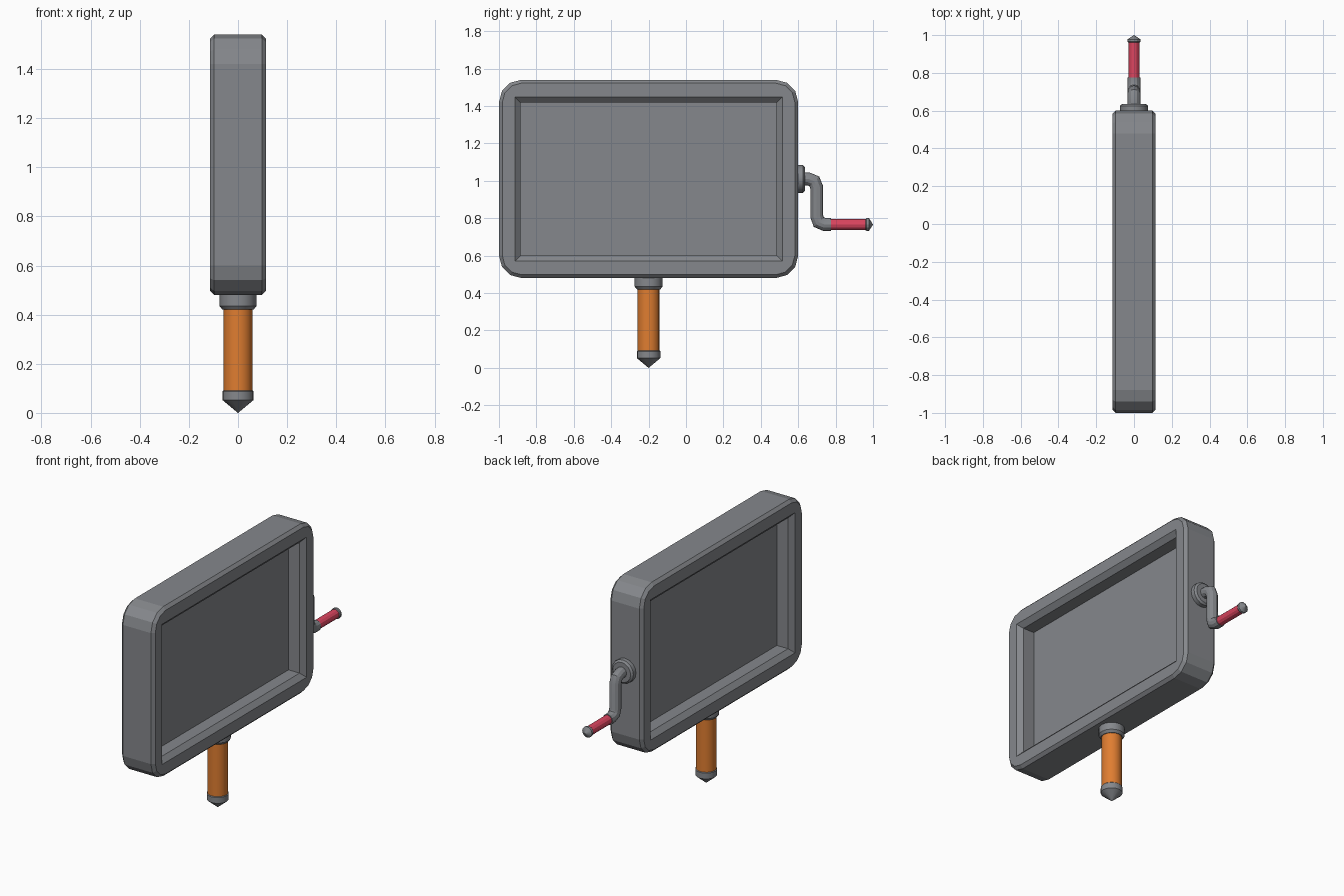
import bpy, bmesh, math
from mathutils import Vector

if "Cube" in bpy.data.objects:
    bpy.data.objects.remove(bpy.data.objects["Cube"])


def material(name, rgb):
    m = bpy.data.materials.new(name)
    m.diffuse_color = (*rgb, 1)
    m.use_nodes = True
    m.node_tree.nodes["Principled BSDF"].inputs["Base Color"].default_value = m.diffuse_color
    return m


GRAY = material("gray metal", (0.235, 0.245, 0.262))
ORANGE = material("orange grip", (0.74, 0.205, 0.03))
RED = material("red grip", (0.71, 0.06, 0.115))


def loft(name, rings, mat, smooth=True):
    """Skin a list of equal-length point rings and cap both ends."""
    bm = bmesh.new()
    vs = [[bm.verts.new(p) for p in r] for r in rings]
    n = len(vs[0])
    for a, b in zip(vs, vs[1:]):
        for i in range(n):
            j = (i + 1) % n
            bm.faces.new((a[i], a[j], b[j], b[i]))
    bm.faces.new(vs[0])
    bm.faces.new(vs[-1])
    bmesh.ops.remove_doubles(bm, verts=bm.verts, dist=1e-5)
    bmesh.ops.recalc_face_normals(bm, faces=bm.faces)
    me = bpy.data.meshes.new(name)
    bm.to_mesh(me)
    bm.free()
    me.materials.append(mat)
    ob = bpy.data.objects.new(name, me)
    bpy.context.collection.objects.link(ob)
    if smooth:
        bpy.ops.object.select_all(action='DESELECT')
        ob.select_set(True)
        bpy.context.view_layer.objects.active = ob
        bpy.ops.object.shade_smooth_by_angle(angle=math.radians(28))
    return ob


def rounded_rect(x, y0, y1, z0, z1, r):
    pts = []
    corners = [(y1 - r, z1 - r), (y0 + r, z1 - r), (y0 + r, z0 + r), (y1 - r, z0 + r)]
    for k, (cy, cz) in enumerate(corners):
        for s in range(4):
            a = math.radians(90 * k + 30 * s)
            pts.append((x, cy + r * math.cos(a), cz + r * math.sin(a)))
    return pts


def lathe(name, origin, axis, profile, mat, n=16):
    """Turn (distance, radius) pairs around an axis in the yz plane."""
    axis = Vector(axis)
    u = Vector((1, 0, 0))
    w = axis.cross(u)
    rings = []
    for d, r in profile:
        r = max(r, 0.0005)
        rings.append([Vector(origin) + axis * d
                      + u * (r * math.cos(2 * math.pi * i / n))
                      + w * (r * math.sin(2 * math.pi * i / n)) for i in range(n)])
    return loft(name, rings, mat)


# Frame with a recess on both sides and a thin middle panel
half = [
    rounded_rect(0.01, -0.885, 0.485, 0.60, 1.418, 0),
    rounded_rect(0.087, -0.885, 0.485, 0.60, 1.418, 0),
    rounded_rect(0.115, -0.915, 0.515, 0.57, 1.448, 0),
    rounded_rect(0.115, -0.982, 0.582, 0.498, 1.522, 0.102),
    rounded_rect(0.097, -1.0, 0.6, 0.48, 1.54, 0.12),
]
other = [[(-x, y, z) for x, y, z in r] for r in reversed(half)]
loft("frame", half + other, GRAY, smooth=False)

# Lower handle
H = (0, -0.2, 0)
UP = (0, 0, 1)
lathe("handle_collar", H, UP, [(0.42, 0.063), (0.435, 0.075), (0.485, 0.075)], GRAY)
lathe("handle_grip", H, UP, [(0.08, 0.059), (0.43, 0.059)], ORANGE)
lathe("handle_tip", H, UP, [(0, 0), (0.052, 0.063), (0.088, 0.063), (0.092, 0.059)], GRAY)

# Crank mount and end grip
BACK = (0, 1, 0)
lathe("crank_mount", (0, 0, 1.01), BACK, [(0.595, 0.074), (0.626, 0.074), (0.636, 0.062)], GRAY)
lathe("crank_grip", (0, 0, 0.766), BACK, [(0.765, 0.029), (0.97, 0.029)], RED, 12)
lathe("crank_tip", (0, 0, 0.766), BACK,
      [(0.96, 0.03), (0.965, 0.034), (0.978, 0.034), (1.0, 0.0)], GRAY, 12)

# Crank arm: tube swept along a bent path, mitred at each bend
path = [Vector((0, y, z)) for y, z in [
    (0.63, 1.01), (0.655, 1.01), (0.686, 0.997), (0.699, 0.965),
    (0.699, 0.81), (0.71, 0.779), (0.741, 0.766), (0.775, 0.766)]]
rings = []
for i, p in enumerate(path):
    d0 = (p - path[max(i - 1, 0)]).normalized() if i else (path[1] - p).normalized()
    d1 = (path[i + 1] - p).normalized() if i < len(path) - 1 else d0
    t = (d0 + d1).normalized()
    side = t.cross(Vector((1, 0, 0))) / t.dot(d0)
    rings.append([p + Vector((0.034 * math.cos(a), 0, 0)) + side * (0.034 * math.sin(a))
                  for a in (2 * math.pi * k / 12 for k in range(12))])
loft("crank_arm", rings, GRAY)
